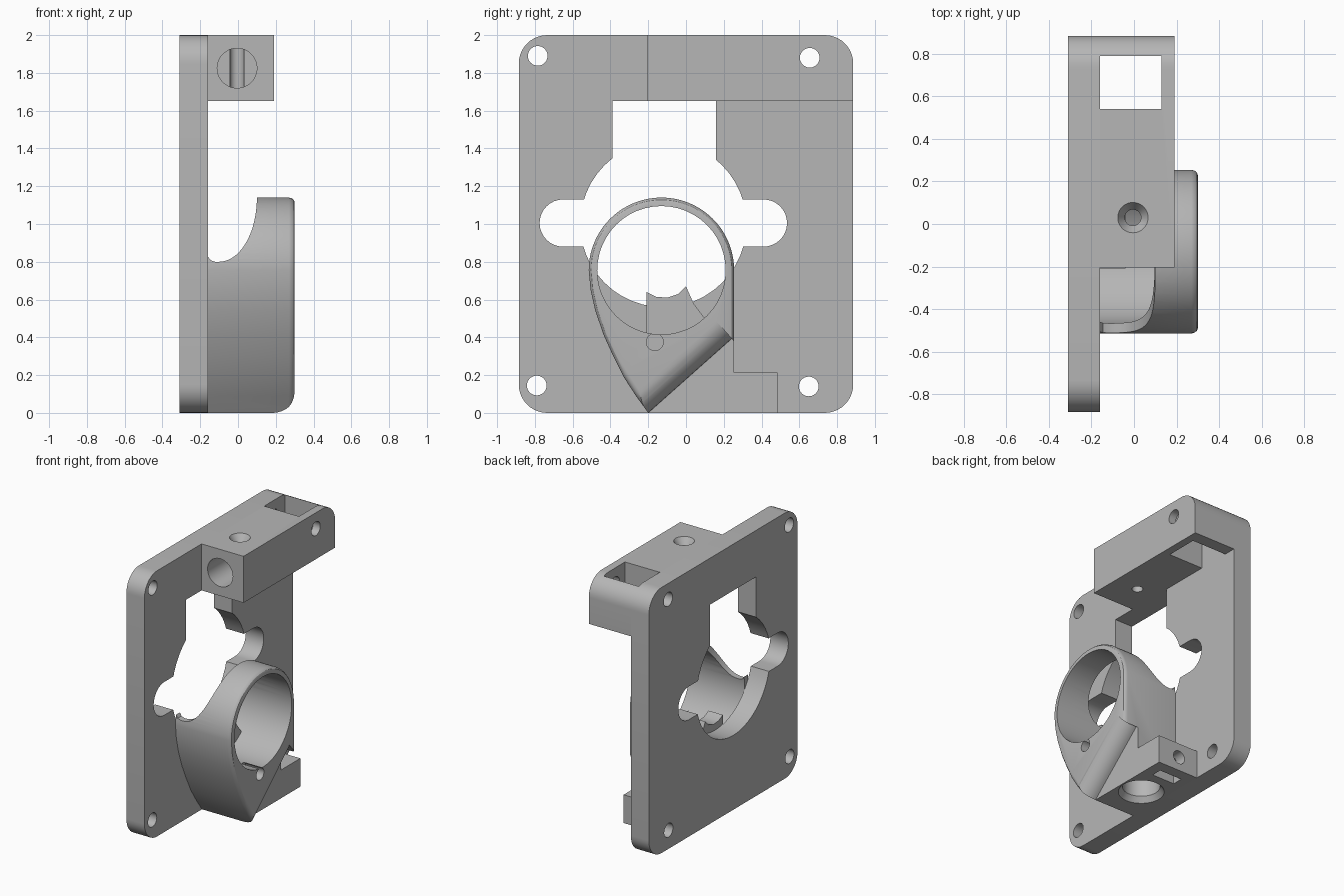
import bpy, bmesh, math
from math import sin, cos, pi

cube = bpy.data.objects.get("Cube")
if cube:
    bpy.data.objects.remove(cube, do_unlink=True)

GREY = (0.47, 0.47, 0.47, 1)
mat = bpy.data.materials.new("matte_grey")
mat.use_nodes = True
mat.diffuse_color = GREY
mat.node_tree.nodes["Principled BSDF"].inputs["Base Color"].default_value = GREY


def loft(name, rings):
    """Closed solid through matching rings of 3D points."""
    bm = bmesh.new()
    loops = [[bm.verts.new(p) for p in ring] for ring in rings]
    n = len(loops[0])
    for a, b in zip(loops, loops[1:]):
        for i in range(n):
            j = (i + 1) % n
            bm.faces.new((a[i], a[j], b[j], b[i]))
    bm.faces.new(loops[0])
    bm.faces.new(loops[-1])
    bmesh.ops.recalc_face_normals(bm, faces=bm.faces)
    mesh = bpy.data.meshes.new(name)
    bm.to_mesh(mesh)
    bm.free()
    ob = bpy.data.objects.new(name, mesh)
    mesh.materials.append(mat)
    bpy.context.collection.objects.link(ob)
    return ob


def place(p, axis, d):
    return {"x": (d, p[0], p[1]), "y": (p[0], d, p[1]), "z": (p[0], p[1], d)}[axis]


def prism(name, pts, axis, a, b):
    return loft(name, [[place(p, axis, d) for p in pts] for d in (a, b)])


def arc(c, r, start, end, n=16, rz=None):
    rz = rz or r
    return [(c[0] + r * cos(start + (end - start) * i / n),
             c[1] + rz * sin(start + (end - start) * i / n)) for i in range(n + 1)]


def circle(c, r, n=48):
    return arc(c, r, 0, 2 * pi, n)[:-1]


def rect(u0, u1, v0, v1):
    return [(u0, v0), (u1, v0), (u1, v1), (u0, v1)]


def hole(c, r, axis, a, b):
    return prism("cutter", circle(c, r), axis, a, b)


def cone(c, r0, r1, a, b):
    return loft("cutter", [[place(p, "z", d) for p in circle(c, r)] for r, d in ((r0, a), (r1, b))])


def cut(ob, cutters):
    bpy.context.view_layer.objects.active = ob
    for c in cutters:
        c.hide_render = True
        m = ob.modifiers.new("cut", "BOOLEAN")
        m.operation = "DIFFERENCE"
        m.solver = "EXACT"
        m.object = c
        bpy.ops.object.modifier_apply(modifier=m.name)
        bpy.data.objects.remove(c, do_unlink=True)


BACK, FACE = -0.31, -0.16      # plate thickness range
W, R = 0.885, 0.15             # plate half width, corner radius
SCREWS = [(-0.785, 1.89), (0.655, 1.88), (-0.79, 0.145), (0.65, 0.14)]

# Mounting plate with rounded corners
outline = []
for k, (y, z) in enumerate([(W - R, 2 - R), (R - W, 2 - R), (R - W, R), (W - R, R)]):
    outline += arc((y, z), R, k * pi / 2, (k + 1) * pi / 2, 10)
plate = prism("mounting_plate", outline, "x", BACK, FACE)
slot = (arc((0.41, 1.005), 0.125, -pi / 2, pi / 2)
        + arc((-0.65, 1.005), 0.125, pi / 2, 3 * pi / 2))
cut(plate, [hole((-0.12, 1.0), 0.44, "x", -1, 1),
            prism("cutter", rect(-0.39, 0.16, 1.0, 1.65), "x", -1, 1),
            prism("cutter", slot, "x", -1, 1)]
    + [hole(s, 0.052, "x", -1, 1) for s in SCREWS])

# Top clamp block: square pocket, blind bore, countersunk screw hole
block_outline = [(-0.205, 1.65), (W, 1.65)] + arc((W - R, 2 - R), R, 0, pi / 2, 10) + [(-0.205, 2)]
top_block = prism("top_clamp_block", block_outline, "x", FACE, 0.19)
cut(top_block, [prism("cutter", rect(-0.2, 0.13, 0.54, 0.79), "z", 1, 3),
                hole((-0.005, 1.825), 0.105, "y", -1, 0.03),
                hole((-0.005, 0.03), 0.038, "z", 1, 3),
                cone((-0.005, 0.03), 0.038, 0.072, 1.95, 2.001),
                hole(SCREWS[1], 0.052, "x", -1, 1)])

# Duct housing: ring outline flowing down to a pointed foot
C, RO = (-0.13, 0.755), 0.385
side = [(-0.505, 0.65), (-0.48, 0.54), (-0.435, 0.41), (-0.385, 0.3),
        (-0.33, 0.19), (-0.265, 0.09), (-0.2, 0.0)]
shape = arc(C, RO, 0, pi, 40) + side + [(0.255, 0.0)]
rings = []
for x, inset in ((FACE, 0), (0.27, 0), (0.285, 0.004), (0.296, 0.013), (0.3, 0.025)):
    s = 1 - inset / RO
    rings.append([(x, C[0] + (y - C[0]) * s, max(0, C[1] + (z - C[1]) * s) if inset else z)
                  for y, z in shape])
housing = loft("duct_housing", rings)

# Rounded diagonal relief under the ring
d = (0.747, 0.664)
section = ([(-0.12, 0.5)] + [(-0.12 + 0.12 * sin(i * pi / 24), 0.18 + 0.12 * cos(i * pi / 24))
                             for i in range(13)] + [(1, 0.18), (1, 0.5)])
relief = loft("cutter", [[(x, -0.2 + d[0] * t + d[1] * u, d[1] * t - d[0] * u)
                          for u, x in section] for t in (-0.8, 0.592)])

# Scooped opening between ring and plate
scoop = ([(-0.2, 1.3), (-0.2, 0.83), (FACE, 0.83), (-0.145, 0.808), (-0.12, 0.8)]
         + arc((-0.1, 1.14), 0.2, -pi / 2, 0, 20, 0.34) + [(0.1, 1.3)])
BORE = (0.01, 0.09)
cut(housing, [relief,
              prism("cutter", scoop, "y", -1, 1),
              hole(C, 0.34, "x", -1, 1),
              hole((-0.165, 0.375), 0.045, "x", 0.15, 1),
              hole(BORE, 0.13, "z", -1, 0.3),
              cone(BORE, 0.16, 0.13, -0.001, 0.04)])

# Rib inside the duct
rib_outline = [(-0.21, 0.35), (-0.21, 0.64), (-0.16, 0.615), (-0.1, 0.61),
               (-0.04, 0.63), (0, 0.67), (0.04, 0.58), (0.1, 0.5), (0.1, 0.35)]
rib = prism("duct_rib", rib_outline, "x", FACE, -0.04)

# Lower clamp foot with nut pocket and screw hole
foot = prism("lower_clamp_foot", rect(0.25, 0.485, 0, 0.213), "x", FACE, 0.18)
cut(foot, [prism("cutter", rect(-0.09, 0.1, 0.32, 0.4), "z", -1, 0.17),
           hole((0.0, 0.105), 0.05, "y", 0.36, 1)])

# Smooth curved walls, crisp edges
for ob in (plate, top_block, housing, rib, foot):
    bpy.ops.object.select_all(action="DESELECT")
    ob.select_set(True)
    bpy.context.view_layer.objects.active = ob
    bpy.ops.object.shade_smooth_by_angle(angle=math.radians(30))
